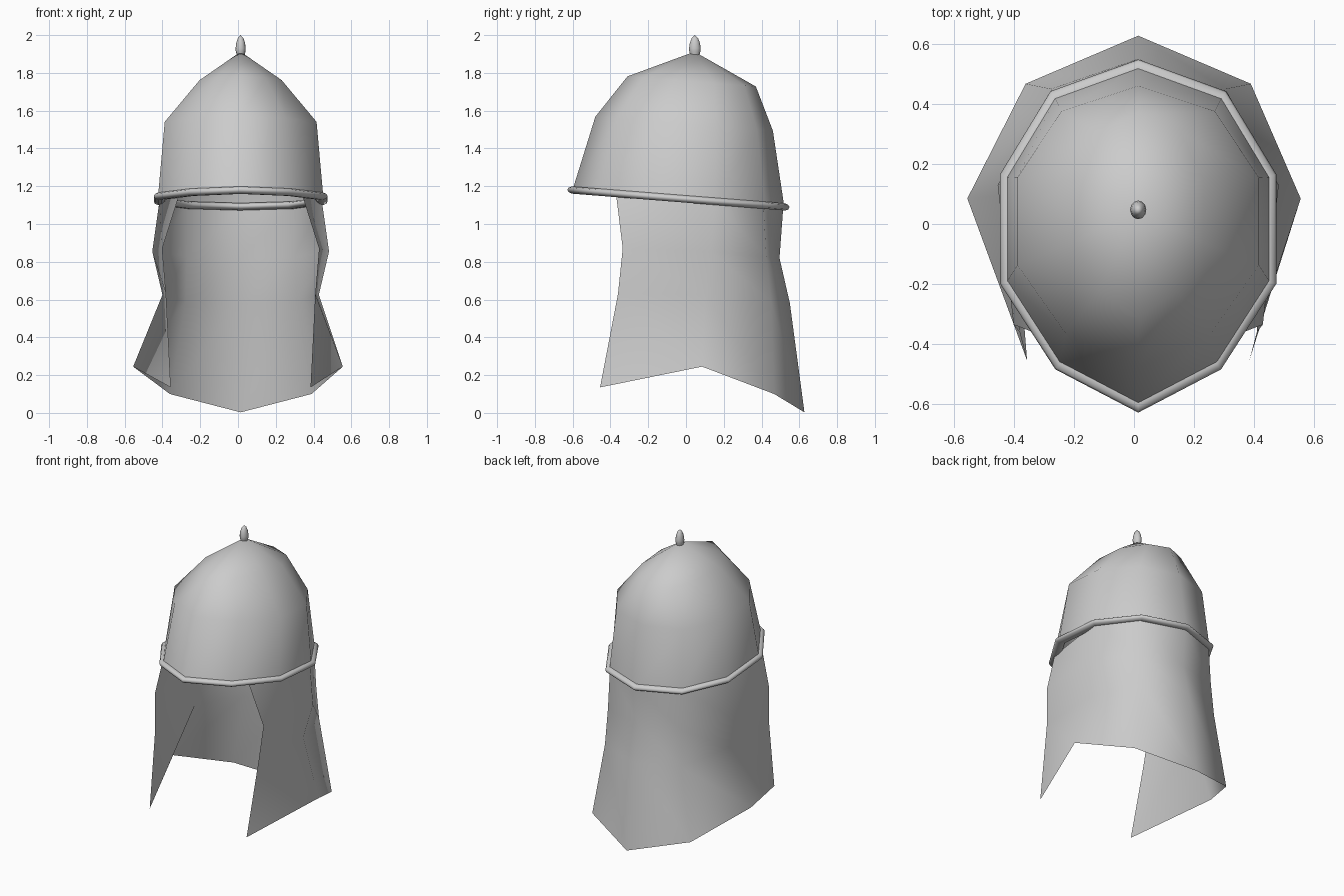
import bpy, math
from math import cos, sin, pi

if "Cube" in bpy.data.objects:
    bpy.data.objects.remove(bpy.data.objects["Cube"])

CX = 0.014       # the helmet leans a hair to +x
TILT = -0.079    # brim drops toward the back


def make(name, verts, faces, angle):
    me = bpy.data.meshes.new(name)
    me.from_pydata(verts, [], faces)
    me.update()
    ob = bpy.data.objects.new(name, me)
    bpy.context.collection.objects.link(ob)
    bpy.ops.object.select_all(action='DESELECT')
    bpy.context.view_layer.objects.active = ob
    ob.select_set(True)
    bpy.ops.object.shade_smooth_by_angle(angle=math.radians(angle))
    return ob


def grid_faces(rows, cols, wrap_rows=False, wrap_cols=False):
    faces = []
    for i in range(rows if wrap_rows else rows - 1):
        for j in range(cols if wrap_cols else cols - 1):
            i2, j2 = (i + 1) % rows, (j + 1) % cols
            faces.append((i * cols + j, i * cols + j2, i2 * cols + j2, i2 * cols + j))
    return faces


# ten-sided outline of the bowl, starting at the front point
half = [(0, -1), (.60, -.755), (1, -.27), (1, .35), (.635, .82), (0, 1)]
outline = half + [(-x, y) for x, y in half[-2:0:-1]]


def ring(rx, ry, cy, z0):
    pts = []
    for u, v in outline:
        y = cy + v * ry
        pts.append((CX + u * rx, y, z0 + TILT * y))
    return pts


# bowl: half width, half depth, centre y, height at y = 0
levels = [(.437, .56, -.04, 1.135), (.402, .47, -.01, 1.53), (.217, .34, .03, 1.757)]
verts = [p for lv in levels for p in ring(*lv)]
faces = grid_faces(3, 10, wrap_cols=True)
verts.append((CX, .045, 1.912))
faces += [(20 + j, 20 + (j + 1) % 10, 30) for j in range(10)]
make("helmet_bowl", verts, faces, 60)

# rolled brim following the bowl's lower edge
verts = []
N = 10
for u, v in outline:
    for k in range(N):
        a = 2 * pi * k / N
        d = .033 * cos(a)
        y = -.04 + v * (.555 + d)
        verts.append((CX + u * (.427 + d), y, 1.132 + TILT * y + .02 * sin(a)))
make("brim", verts, grid_faces(10, N, True, True), 60)

# neck guard: right half rows from front edge to centre back, mirrored
rows = [
    [(.325, -.37, 1.155), (.43, .15, 1.12), (.28, .41, 1.10), (0, .515, 1.09)],
    [(.415, -.335, .87), (.468, .13, .855), (.285, .425, .825), (0, .495, .82)],
    [(.395, -.36, .63), (.414, .10, .625), (.29, .45, .59), (0, .55, .58)],
    [(.37, -.455, .135), (.555, .085, .245), (.375, .467, .10), (0, .627, .003)],
]
verts = []
for r in rows:
    full = r + [(-x, y, z) for x, y, z in r[-2::-1]]
    verts += [(x + (0 if abs(x) > .5 else CX), y, z) for x, y, z in full]
make("neck_guard", verts, grid_faces(4, 7), 60)

# finial spike on the crown
profile = [(.021, 1.895), (.026, 1.915), (.027, 1.93), (.023, 1.96), (.014, 1.985)]
S = 12
verts = [(CX + r * cos(2 * pi * k / S), .047 + 1.15 * r * sin(2 * pi * k / S), z)
         for r, z in profile for k in range(S)]
faces = grid_faces(len(profile), S, wrap_cols=True)
verts.append((CX, .047, 2.0))
last = (len(profile) - 1) * S
faces += [(last + k, last + (k + 1) % S, last + S) for k in range(S)]
faces.append(tuple(range(S))[::-1])
make("finial_spike", verts, faces, 70)
